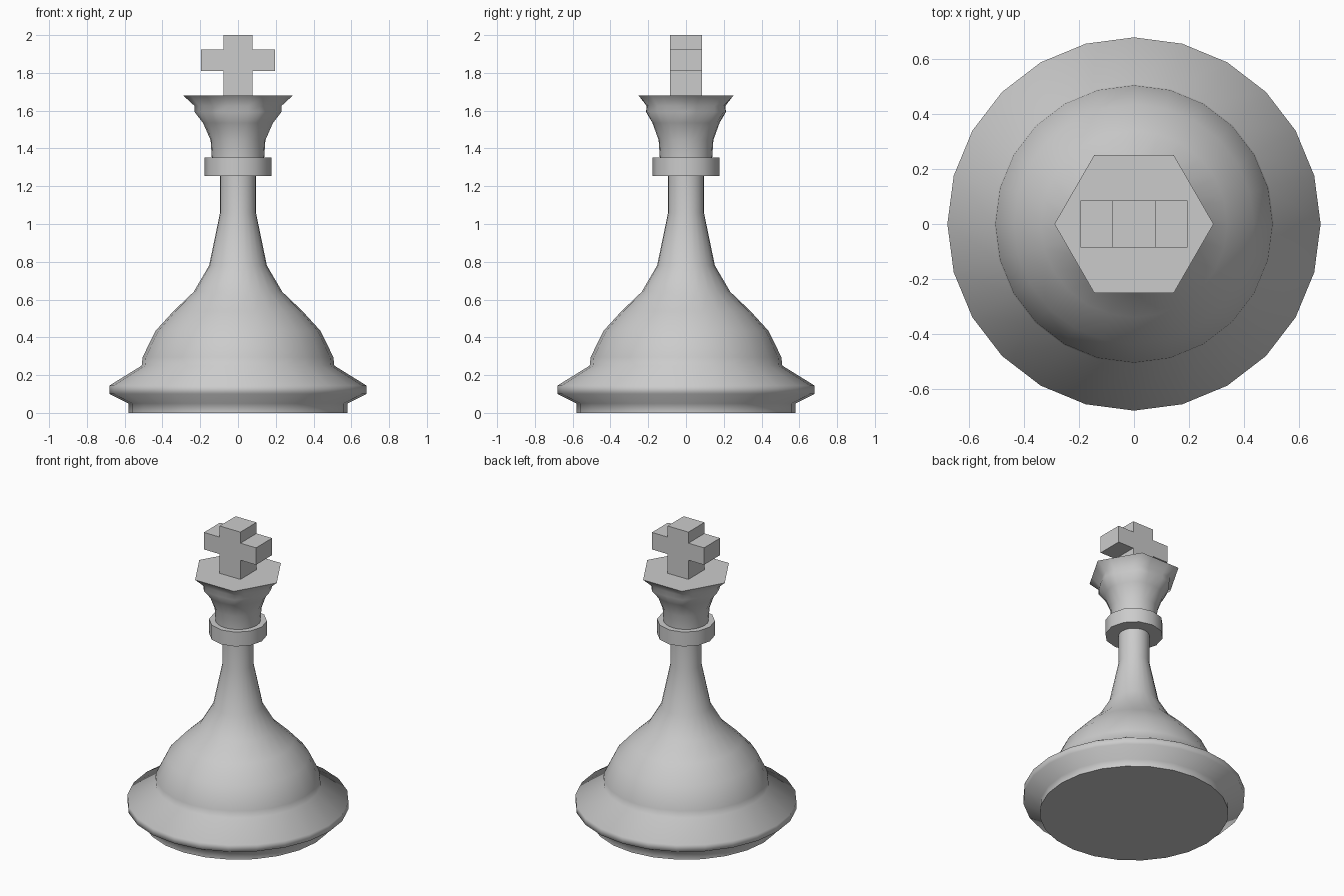
import bpy, bmesh, math

cube = bpy.data.objects.get("Cube")
if cube:
    bpy.data.objects.remove(cube, do_unlink=True)

grey = bpy.data.materials.new("plain grey")
grey.use_nodes = True
grey.diffuse_color = (0.6, 0.6, 0.6, 1)
grey.node_tree.nodes["Principled BSDF"].inputs["Base Color"].default_value = (0.6, 0.6, 0.6, 1)


def finish(name, bm, smooth=True):
    bmesh.ops.recalc_face_normals(bm, faces=bm.faces)
    mesh = bpy.data.meshes.new(name)
    bm.to_mesh(mesh)
    bm.free()
    obj = bpy.data.objects.new(name, mesh)
    bpy.context.collection.objects.link(obj)
    mesh.materials.append(grey)
    if smooth:
        bpy.ops.object.select_all(action='DESELECT')
        obj.select_set(True)
        bpy.context.view_layer.objects.active = obj
        bpy.ops.object.shade_smooth_by_angle(angle=math.radians(65))
    return obj


def lathe(name, profile, sides=24):
    """Loft rings of (radius, z, hexagon share) and cap both ends."""
    bm = bmesh.new()
    rings = []
    for radius, z, hexa in profile:
        ring = []
        for i in range(sides):
            a = math.tau * i / sides
            edge = math.cos(math.pi / 6) / math.cos(a % (math.pi / 3) - math.pi / 6)
            r = radius * (1 - hexa + hexa * edge)
            ring.append(bm.verts.new((r * math.cos(a), r * math.sin(a), z)))
        rings.append(ring)
    for low, high in zip(rings, rings[1:]):
        for i in range(sides):
            j = (i + 1) % sides
            bm.faces.new((low[i], low[j], high[j], high[i]))
    bm.faces.new(rings[0][::-1])
    bm.faces.new(rings[-1])
    return finish(name, bm)


# Flared foot, bell and slim stem
body = [(.58, 0), (.58, .05), (.68, .1), (.68, .145), (.51, .25), (.505, .295),
        (.437, .434), (.34, .54), (.235, .64), (.153, .78), (.095, 1.06), (.095, 1.27)]
lathe("body", [(r, z, 0) for r, z in body])

# Collar under the head
lathe("collar", [(.178, 1.255, 0), (.178, 1.352, 0)], 12)

# Head blending from a round neck to a hexagonal rim
lathe("head", [(.138, 1.34, 0), (.145, 1.444, 0), (.185, 1.535, .3),
               (.23, 1.593, .6), (.23, 1.625, .7), (.29, 1.68, 1)])

# Cross cut from one outline
quarter = [(.078, 1.925), (.195, 1.925), (.195, 1.81), (.078, 1.81), (.078, 1.67)]
right = [(.078, 2.0)] + quarter
outline = right + [(-x, z) for x, z in reversed(right)]
bm = bmesh.new()
face = bm.faces.new([bm.verts.new((x, -.086, z)) for x, z in outline])
extruded = bmesh.ops.extrude_face_region(bm, geom=[face])
moved = [v for v in extruded["geom"] if isinstance(v, bmesh.types.BMVert)]
bmesh.ops.translate(bm, verts=moved, vec=(0, .172, 0))
finish("cross", bm, smooth=False)
